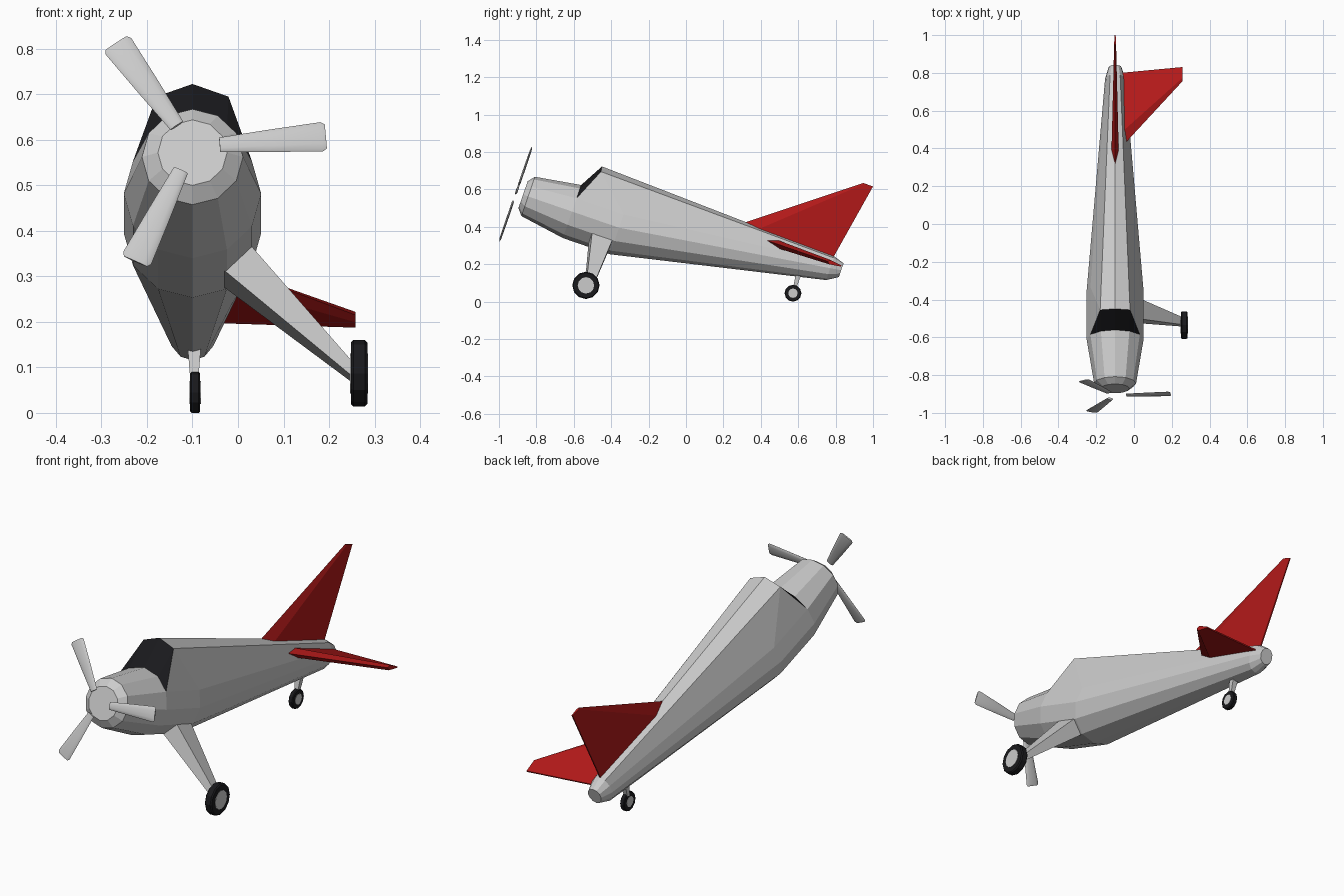
import bpy, bmesh
from math import sin, cos, radians, pi

if "Cube" in bpy.data.objects:
    bpy.data.objects.remove(bpy.data.objects["Cube"])

CX = -0.1                      # centre line of the aircraft
TILT = radians(19)             # tail-down sitting angle
S, C = sin(TILT), cos(TILT)
AXIS_V = 0.257                 # height of the nose axis in tilted space


def P(x, u, v):
    """Aircraft space (x off centre line, u rearward, v up) to world."""
    return (CX + x, u * C + v * S, -u * S + v * C)


def paint(ob, name, rgb):
    m = bpy.data.materials.get(name) or bpy.data.materials.new(name)
    m.diffuse_color = (*rgb, 1)
    m.use_nodes = True
    m.node_tree.nodes["Principled BSDF"].inputs["Base Color"].default_value = m.diffuse_color
    ob.data.materials.append(m)


def make(name, verts, faces, fix=True):
    me = bpy.data.meshes.new(name)
    me.from_pydata(verts, [], faces)
    if fix:
        bm = bmesh.new()
        bm.from_mesh(me)
        bmesh.ops.recalc_face_normals(bm, faces=bm.faces)
        bm.to_mesh(me)
        bm.free()
    ob = bpy.data.objects.new(name, me)
    bpy.context.collection.objects.link(ob)
    return ob


def loft(name, rings, skip=(), extra=()):
    """Join equal rings of points with quads and cap both ends."""
    n = len(rings[0])
    verts = [p for r in rings for p in r]
    faces = [(i * n + k, i * n + (k + 1) % n, (i + 1) * n + (k + 1) % n, (i + 1) * n + k)
             for i in range(len(rings) - 1) for k in range(n) if (i, k) not in skip]
    faces += [tuple(range(n)), tuple(range(len(verts) - n, len(verts)))]
    return make(name, verts, faces + list(extra))


def ring(u, v, hw, hv, n=12):
    return [P(hw * sin(2 * pi * k / n), u, v + hv * cos(2 * pi * k / n)) for k in range(n)]


# Fuselage: 12-sided rings, the cabin ring is pulled up and forward at the top
nose = ring(-1.01, AXIS_V, 0.076, 0.076)
cowl = ring(-0.981, AXIS_V, 0.111, 0.111)
firewall = ring(-0.733, AXIS_V, 0.151, 0.15)
cabin = ring(-0.467, AXIS_V, 0.151, 0.15)
cabin[0] = P(0, -0.66, 0.537)
cabin[1] = P(0.079, -0.656, 0.509)
cabin[11] = P(-0.079, -0.656, 0.509)
tail = ring(0.671, 0.42, 0.053, 0.067)
tail_end = ring(0.73, 0.429, 0.034, 0.039)
loft("fuselage", [nose, cowl, firewall, cabin, tail, tail_end],
     skip={(2, 10), (2, 11), (2, 0), (2, 1)},
     extra=[(26, 38, 37), (34, 47, 46)])

# Windshield closes the gap between firewall and cabin roof
glass = make("windshield",
             [firewall[k] for k in (10, 11, 0, 1, 2)] + [cabin[k] for k in (11, 0, 1)],
             [(0, 1, 5), (1, 2, 6, 5), (2, 3, 7, 6), (3, 4, 7)], fix=False)
if sum(p.normal.y for p in glass.data.polygons) > 0:
    glass.data.flip_normals()
paint(glass, "black", (0.01, 0.01, 0.012))


# Tail surfaces: wedge section with the thickest point near the leading edge
def surface(name, root, tip, place):
    rings = []
    for span, lead, trail, t in (root, tip):
        mid = lead + 0.18 * (trail - lead)
        rings.append([place(span, lead, 0), place(span, mid, t),
                      place(span, trail, 0.003), place(span, trail, -0.003),
                      place(span, mid, -t)])
    paint(loft(name, rings), "red", (0.45, 0.01, 0.01))


surface("tail_fin", (0.465, 0.11, 0.665, 0.02), (0.908, 0.689, 0.745, 0.005),
        lambda s, u, t: P(t, u, s))
surface("tailplane_right", (0.0, 0.237, 0.687, 0.022), (0.358, 0.646, 0.723, 0.012),
        lambda s, u, t: P(s, u, 0.45 + t))

# Propeller: three blades
for i in range(3):
    a = radians(4.8 + 120 * i)
    rings = []
    for r, chord, thick in ((0.06, 0.017, 0.006), (0.17, 0.026, 0.006),
                            (0.285, 0.034, 0.005), (0.294, 0.028, 0.003)):
        pts = []
        for k in range(12):
            f = 2 * pi * k / 12
            c, h = chord * cos(f), thick * sin(f)
            pts.append(P(r * cos(a) - c * sin(a), -1.048 + h,
                         AXIS_V + r * sin(a) + c * cos(a)))
        rings.append(pts)
    blade = loft(f"propeller_blade_{i + 1}", rings)
    bpy.ops.object.select_all(action='DESELECT')
    blade.select_set(True)
    bpy.context.view_layer.objects.active = blade
    bpy.ops.object.shade_smooth_by_angle(angle=radians(50))


# Landing gear leg: tapered box from the belly out to the wheel
def box_section(upper, lower, front, rear):
    return [P(upper[0], front, upper[1]), P(upper[0], rear, upper[1]),
            P(lower[0], rear, lower[1]), P(lower[0], front, lower[1])]


loft("landing_gear_leg", [
    box_section((0.093, 0.224), (0.027, 0.161), -0.603, -0.477),
    box_section((0.35, -0.065), (0.347, -0.097), -0.54, -0.496)])

# Tail wheel strut
loft("tail_wheel_strut", [
    [(CX + sx * w + 0.004, y + sy * w, z) for sx, sy in ((-1, -1), (1, -1), (1, 1), (-1, 1))]
    for y, z, w in ((0.603, 0.15, 0.015), (0.575, 0.05, 0.007))])


# Wheels: 12-sided tyre with a grey hub disc
def wheel(name, x, y, z, r, w, hub):
    def disc(dx, rad):
        return [(x + dx, y + rad * sin(2 * pi * k / 12), z - rad * cos(2 * pi * k / 12))
                for k in range(12)]
    tyre = loft(name + "_tyre", [disc(-w, r * 0.93), disc(-w * 0.7, r),
                                 disc(w * 0.7, r), disc(w, r * 0.93)])
    paint(tyre, "black", (0.01, 0.01, 0.012))
    loft(name + "_hub", [disc(-w - 0.0015, hub), disc(w + 0.0015, hub)])


wheel("main_wheel_right", 0.266, -0.535, 0.087, 0.073, 0.018, 0.044)
wheel("tail_wheel", -0.094, 0.572, 0.045, 0.045, 0.011, 0.025)
